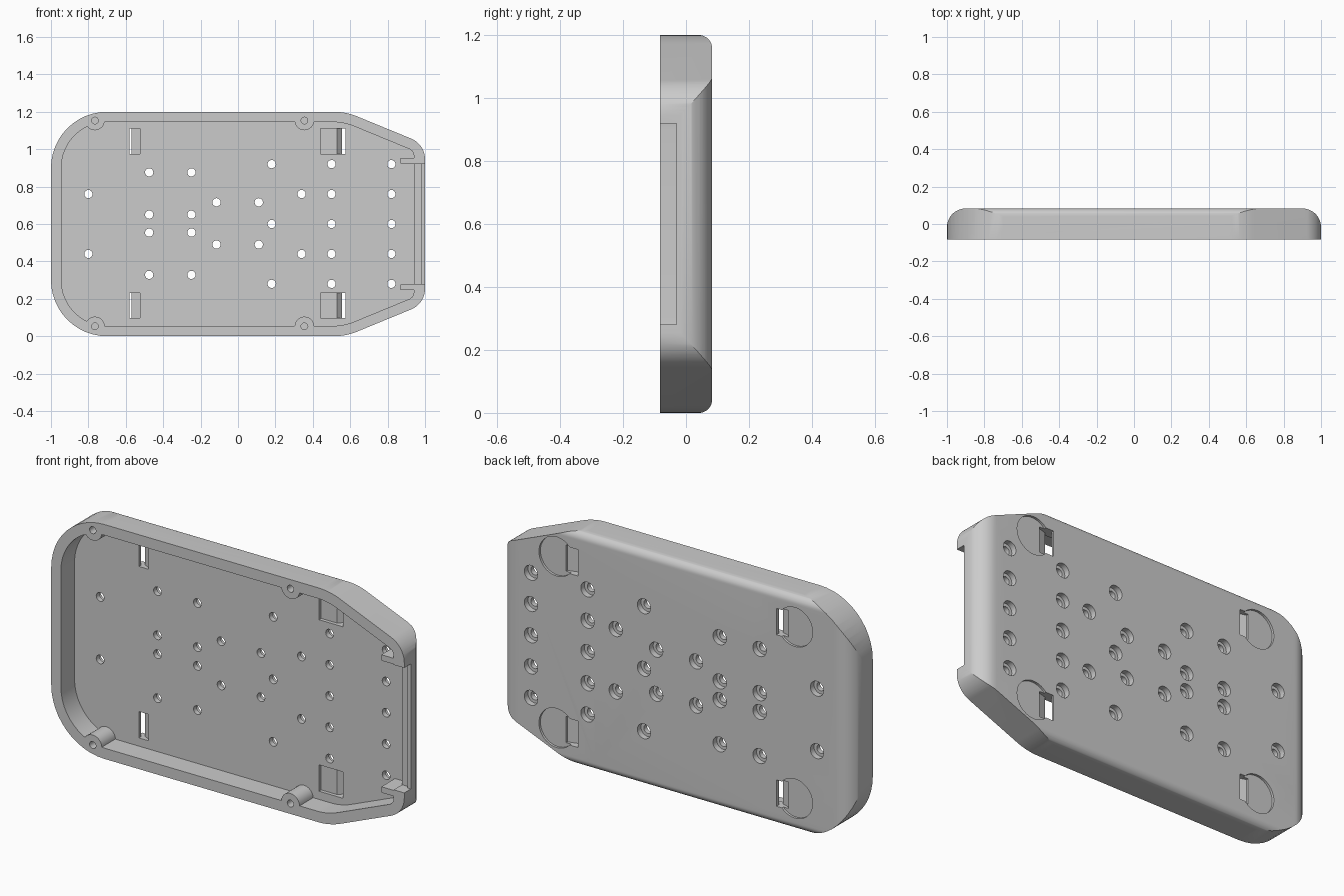
import bpy, bmesh, math
from mathutils import Vector

if "Cube" in bpy.data.objects:
    bpy.data.objects.remove(bpy.data.objects["Cube"])

BACK, FRONT, FLOOR = 0.083, -0.083, 0.027
MID = 0.6


def add_prism(bm, pts, lo, hi, axis='Y'):
    """Extrude a 2D outline: axis Y uses (x,z), Z uses (x,y), X uses (y,z)."""
    place = {'Y': lambda a, b, t: (a, t, b),
             'Z': lambda a, b, t: (a, b, t),
             'X': lambda a, b, t: (t, a, b)}[axis]
    r0 = [bm.verts.new(place(a, b, lo)) for a, b in pts]
    r1 = [bm.verts.new(place(a, b, hi)) for a, b in pts]
    n = len(pts)
    bm.faces.new(r0)
    bm.faces.new(r1)
    for i in range(n):
        bm.faces.new((r0[i], r0[(i + 1) % n], r1[(i + 1) % n], r1[i]))


def make(name, prisms):
    bm = bmesh.new()
    for p in prisms:
        add_prism(bm, *p)
    bmesh.ops.recalc_face_normals(bm, faces=bm.faces)
    me = bpy.data.meshes.new(name)
    bm.to_mesh(me)
    bm.free()
    ob = bpy.data.objects.new(name, me)
    bpy.context.collection.objects.link(ob)
    return ob


def combine(target, tool, op='DIFFERENCE'):
    """Apply a boolean and discard the tool object."""
    m = target.modifiers.new("cut", 'BOOLEAN')
    m.operation, m.object, m.solver = op, tool, 'EXACT'
    bpy.context.view_layer.update()
    dg = bpy.context.evaluated_depsgraph_get()
    me = bpy.data.meshes.new_from_object(target.evaluated_get(dg))
    target.modifiers.clear()
    target.data = me
    bpy.data.objects.remove(tool)


def rounded(corners, seg=12):
    """Outline from (a, b, fillet radius) corners."""
    out = []
    n = len(corners)
    for i, (a, b, r) in enumerate(corners):
        p = Vector((a, b))
        if r == 0:
            out.append((a, b))
            continue
        u = (Vector(corners[i - 1][:2]) - p).normalized()
        v = (Vector(corners[(i + 1) % n][:2]) - p).normalized()
        half = u.angle(v) / 2
        c = p + (u + v).normalized() * r / math.sin(half)
        s = p + u * r / math.tan(half) - c
        e = p + v * r / math.tan(half) - c
        sweep = math.pi - 2 * half
        for k in range(seg + 1):
            t = k / seg
            d = (s * math.sin((1 - t) * sweep) + e * math.sin(t * sweep)) / math.sin(sweep)
            out.append(tuple(c + d))
    return out


def circle(x, z, r, n=24):
    return [(x + r * math.cos(2 * math.pi * i / n), z + r * math.sin(2 * math.pi * i / n))
            for i in range(n)]


def box(x0, x1, z0, z1):
    return [(x0, z0), (x1, z0), (x1, z1), (x0, z1)]


def tray_outline(left, right, h, shoulder, cheek, rl, rs, rc):
    """Outline symmetric about MID with large left corners and sloped right corners."""
    top = [(left, MID + h, rl), (shoulder, MID + h, rs), (right, MID + cheek, rc)]
    return rounded(top + [(a, 2 * MID - b, r) for a, b, r in reversed(top)])


# Outer shell: plan outline trimmed by the rounded back edges
tray = make("case_tray", [(tray_outline(-1, 1, 0.6, 0.577, 0.426, 0.3, 0.34, 0.12), FRONT, BACK)])
ends = rounded([(-1, -0.2, 0), (1, -0.2, 0), (1, BACK, 0.1), (-1, BACK, 0.1)])
sides = rounded([(-0.2, 0, 0), (BACK, 0, 0.042), (BACK, 1.2, 0.042), (-0.2, 1.2, 0)])
combine(tray, make("end_rounding", [(ends, -0.5, 1.7, 'Z')]), 'INTERSECT')
combine(tray, make("side_rounding", [(sides, -1.5, 1.5, 'X')]), 'INTERSECT')

# Cavity, keeping screw bosses and the two panel ribs
cavity = make("cavity", [(tray_outline(-0.945, 0.94, 0.545, 0.566, 0.391, 0.245, 0.3, 0.04),
                          -0.2, FLOOR)])
screws = [(x, z) for x in (-0.765, 0.355) for z in (0.053, 1.153)]
combine(cavity, make("bosses", [(circle(x, z, 0.052), -0.3, 0.2) for x, z in screws]))
combine(cavity, make("ribs", [(box(0.87, 1.1, z, z + 0.03), -0.3, 0.2) for z in (0.247, 0.923)]))
combine(tray, cavity)
combine(tray, make("screw_holes", [(circle(x, z, 0.018), -0.2, 0.02) for x, z in screws]))

# Connector opening in the right wall, with a shallow panel groove
combine(tray, make("end_opening", [(box(0.9, 1.2, 0.28, 0.92), -0.2, -0.03)]))
combine(tray, make("panel_groove", [(box(0.9, 0.98, 0.28, 0.92), -0.2, -0.015)]))

# Mounting hole pattern: through holes with counterbores on the back
holes = [(-0.8, 0.76), (-0.8, 0.44), (0.34, 0.76), (0.34, 0.44)]
for x0, z0 in ((-0.475, 0.65), (-0.475, 0.328), (-0.115, 0.49)):
    holes += [(x0 + dx, z0 + dz) for dx in (0, 0.226) for dz in (0, 0.226)]
holes += [(0.18, z) for z in (0.28, 0.6, 0.92)]
holes += [(x, 0.28 + 0.16 * i) for x in (0.5, 0.82) for i in range(5)]
combine(tray, make("bores", [(circle(x, z, 0.022), -0.05, 0.2) for x, z in holes]))
combine(tray, make("counterbores", [(circle(x, z, 0.038), 0.053, 0.2) for x, z in holes]))

# Four round foot recesses on the back, each meeting a slanted slot
spans = [(0.097, 0.232), (0.975, 1.11)]
combine(tray, make("foot_recesses", [(circle(x, (a + b) / 2, 0.1, 40), BACK - 0.012, 0.2)
                                     for x in (-0.675, 0.675) for a, b in spans]))
left_slot = [(-0.58, 0.0), (-0.525, 0.0), (-0.525, 0.035), (-0.57, 0.06), (-0.57, 0.1),
             (-0.63, 0.1), (-0.63, 0.06), (-0.58, 0.045)]
right_slot = [(0.44, 0.0), (0.575, 0.0), (0.575, 0.045), (0.63, 0.06), (0.63, 0.1),
              (0.555, 0.1), (0.555, 0.07), (0.53, 0.045), (0.44, 0.045)]
combine(tray, make("slots", [(s, a, b, 'Z') for s in (left_slot, right_slot) for a, b in spans]))

# Smooth the fillets, keep edges crisp
bpy.context.view_layer.objects.active = tray
tray.select_set(True)
bpy.ops.object.shade_smooth_by_angle(angle=math.radians(25))
